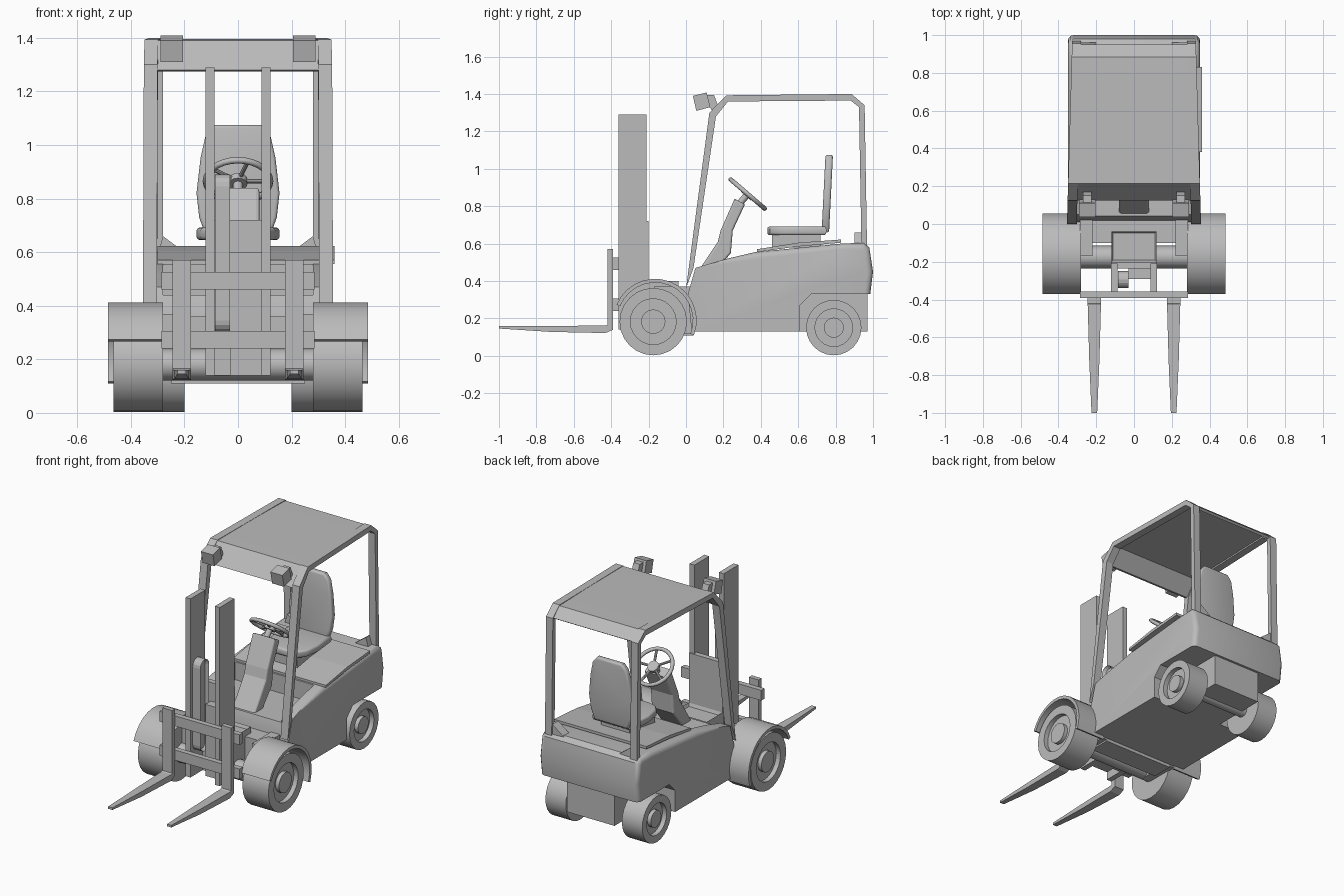
import bpy, bmesh, math
from mathutils import Vector

if "Cube" in bpy.data.objects:
    bpy.data.objects.remove(bpy.data.objects["Cube"], do_unlink=True)

grey = bpy.data.materials.new("plain_grey")
grey.use_nodes = True
COLOUR = (0.5, 0.5, 0.5, 1)
grey.diffuse_color = COLOUR
grey.node_tree.nodes["Principled BSDF"].inputs["Base Color"].default_value = COLOUR


def finish(name, bm, smooth=False):
    bmesh.ops.recalc_face_normals(bm, faces=bm.faces)
    mesh = bpy.data.meshes.new(name)
    bm.to_mesh(mesh)
    bm.free()
    ob = bpy.data.objects.new(name, mesh)
    bpy.context.collection.objects.link(ob)
    mesh.materials.append(grey)
    if smooth:
        bpy.ops.object.select_all(action='DESELECT')
        ob.select_set(True)
        bpy.context.view_layer.objects.active = ob
        bpy.ops.object.shade_smooth_by_angle(angle=math.radians(35))
    return ob


def prism(name, axis, pts, a, b, bevel=0, pick=None, inset=None, taper=0, smooth=False):
    """Outline extruded along an axis; optional edge bevel, inset faces and x taper."""
    place = {'x': lambda p, t: (t, p[0], p[1]),
             'y': lambda p, t: (p[0], t, p[1]),
             'z': lambda p, t: (p[0], p[1], t)}[axis]
    bm = bmesh.new()
    rings = [[bm.verts.new(place(p, t)) for p in pts] for t in (a, b)]
    for ring in rings:
        bm.faces.new(ring)
    n = len(pts)
    for i in range(n):
        j = (i + 1) % n
        bm.faces.new((rings[0][i], rings[0][j], rings[1][j], rings[1][i]))
    bmesh.ops.recalc_face_normals(bm, faces=bm.faces)
    if inset:
        direction, rim, depth = inset
        for d in direction:
            faces = [f for f in bm.faces if f.normal.dot(Vector(d)) > 0.9]
            bmesh.ops.inset_region(bm, faces=faces, thickness=rim, depth=0)
            for v in {v for f in faces for v in f.verts}:
                v.co -= Vector(d) * depth
    if bevel:
        edges = [e for e in bm.edges if pick is None or pick((e.verts[0].co + e.verts[1].co) / 2)]
        bmesh.ops.bevel(bm, geom=edges, offset=bevel, segments=3, profile=0.5, affect='EDGES')
    for v in bm.verts:
        v.co.x *= 1 - taper * v.co.y
    return finish(name, bm, smooth)


def box(name, x, y, z, **kw):
    return prism(name, 'x', [(y[0], z[0]), (y[1], z[0]), (y[1], z[1]), (y[0], z[1])], x[0], x[1], **kw)


def lathe_x(name, pts, y, z, sides=24):
    """Profile of (x, radius) points turned about an axle along x."""
    bm = bmesh.new()
    vs = [bm.verts.new((x, y, z + r)) for x, r in pts]
    es = [bm.edges.new(pair) for pair in zip(vs, vs[1:])]
    bmesh.ops.spin(bm, geom=vs + es, cent=(0, y, z), axis=(1, 0, 0),
                   angle=math.tau, steps=sides, use_duplicate=False)
    bmesh.ops.remove_doubles(bm, verts=bm.verts, dist=0.0005)
    return finish(name, bm, True)


def rod(name, start, end, radius, sides=12):
    start, end = Vector(start), Vector(end)
    bpy.ops.mesh.primitive_cylinder_add(vertices=sides, radius=radius, depth=(end - start).length,
                                        location=(start + end) / 2)
    ob = bpy.context.object
    ob.name = name
    ob.rotation_euler = (end - start).to_track_quat('Z', 'Y').to_euler()
    ob.data.materials.append(grey)
    bpy.ops.object.shade_smooth_by_angle(angle=math.radians(35))
    return ob


def arc(cy, cz, r, a, b, n):
    angles = [math.radians(a + (b - a) * i / n) for i in range(n + 1)]
    return [(cy + r * math.cos(t), cz + r * math.sin(t)) for t in angles]


# Body shell with rounded upper edges and a sunken foot well
body = prism("body", 'x', [(0.03, 0.13), (0.01, 0.33), (0.05, 0.47), (0.2, 0.515), (0.37, 0.555),
                           (0.83, 0.6), (0.95, 0.605), (0.98, 0.58), (1.0, 0.45), (0.985, 0.33),
                           (0.67, 0.33), (0.61, 0.27), (0.61, 0.13)], -0.35, 0.35,
             bevel=0.03, pick=lambda m: abs(m.x) > 0.3 and (m.z > 0.5 or m.y > 0.98), smooth=True)
well = box("foot_well_cutter", (-0.28, 0.28), (-0.1, 0.37), (0.44, 0.8))
well.hide_render = True
cut = body.modifiers.new("foot_well", 'BOOLEAN')
cut.operation, cut.object, cut.solver = 'DIFFERENCE', well, 'EXACT'
bpy.ops.object.select_all(action='DESELECT')
body.select_set(True)
bpy.context.view_layer.objects.active = body
bpy.ops.object.modifier_apply(modifier=cut.name)
bpy.data.objects.remove(well, do_unlink=True)
box("rear_chassis", (-0.17, 0.17), (0.6, 0.97), (0.13, 0.34))
prism("seat_deck_lid", 'x', [(0.38, 0.555), (0.38, 0.57), (0.6, 0.605), (0.83, 0.622),
                             (0.83, 0.605), (0.6, 0.585)], -0.3, 0.36)

# Front axle and drive housing
box("front_crossmember", (-0.25, 0.25), (-0.1, 0.04), (0.11, 0.36))
box("drive_housing", (-0.12, 0.12), (-0.2, -0.04), (0.2, 0.4), inset=([(0, 0, 1)], 0.012, 0.02))
rod("front_axle", (-0.3, -0.175, 0.18), (0.3, -0.175, 0.18), 0.06)
rod("rear_axle", (-0.22, 0.79, 0.155), (0.22, 0.79, 0.155), 0.04)

# Overhead guard
prism("guard_roof", 'x', [(0.125, 1.28), (0.215, 1.39), (0.6, 1.396), (0.885, 1.395), (0.95, 1.34),
                          (0.935, 1.33), (0.88, 1.375), (0.22, 1.37), (0.145, 1.275)],
      -0.345, 0.345, taper=0.08, smooth=True)

for s, side in ((1, "left"), (-1, "right")):
    def span(a, b):
        return (s * a, s * b)

    # Wheels with recessed rims and raised hubs
    for end, x0, x1, y, r in (("front", 0.28, 0.465, -0.175, 0.18), ("rear", 0.2, 0.345, 0.79, 0.148)):
        rim, hub, dip = r * 0.68, r * 0.36, x1 - 0.03
        profile = [(x0, 0), (x0, r), (x1, r), (x1, rim), (dip, rim), (dip, hub), (x1 - 0.005, hub), (x1 - 0.005, 0)]
        lathe_x(f"{side}_{end}_wheel", [(s * x, q) for x, q in profile], y, r + 0.003)

    # Fender shell and its bracket
    fender = arc(-0.165, 0.19, 0.222, -21, 158, 14) + arc(-0.165, 0.19, 0.202, 158, -21, 14)
    prism(f"{side}_fender", 'x', fender, *span(0.28, 0.485), smooth=True)
    box(f"{side}_fender_bracket", span(0.22, 0.285), (-0.17, 0.04), (0.12, 0.37))

    # Guard frame: front pillar, roof rail and rear pillar in one band
    prism(f"{side}_guard_frame", 'x',
          [(0, 0.36), (0.125, 1.3), (0.215, 1.393), (0.885, 1.4), (0.955, 1.34), (0.968, 0.58),
           (0.938, 0.58), (0.925, 1.33), (0.88, 1.365), (0.225, 1.36), (0.16, 1.28), (0.04, 0.47)],
          *span(0.303, 0.355), taper=0.08)
    prism(f"{side}_pillar_gusset", 'y', [(s * 0.3, 0.59), (s * 0.2, 0.6), (s * 0.28, 0.66)], 0.9, 0.96)

    # Work lights with hollow fronts
    tilt = Vector((0, -0.97, 0.23))
    prism(f"{side}_work_light", 'x', [(0.037, 1.39), (0.11, 1.408), (0.13, 1.33), (0.055, 1.31)],
          *span(0.205, 0.29), inset=([tilt], 0.02, 0.035))
    prism(f"{side}_light_bracket", 'x', [(0.11, 1.395), (0.15, 1.395), (0.17, 1.34), (0.14, 1.31), (0.12, 1.34)],
          *span(0.225, 0.27))

    # Mast rail and fork
    box(f"{side}_mast_rail", span(0.087, 0.122), (-0.36, -0.21), (0.14, 1.29))
    box(f"{side}_fork_shank", span(0.175, 0.245), (-0.42, -0.39), (0.15, 0.57))
    bm = bmesh.new()
    rings = []
    for y, half, low, high in ((-0.39, 0.035, 0.14, 0.18), (-0.43, 0.035, 0.122, 0.162),
                               (-0.72, 0.027, 0.128, 0.16), (-1.0, 0.015, 0.146, 0.16)):
        rings.append([bm.verts.new((s * 0.21 + dx, y, z)) for dx, z in
                      ((-half, low), (half, low), (half, high), (-half, high))])
    for p, q in zip(rings, rings[1:]):
        for i in range(4):
            bm.faces.new((p[i], p[i - 1], q[i - 1], q[i]))
    bm.faces.new(rings[0])
    bm.faces.new(rings[-1])
    finish(f"{side}_fork_tine", bm)

# Mast and carriage crosspieces
box("mast_back_plate", (-0.12, 0.12), (-0.235, -0.2), (0.14, 0.72))
box("lift_cylinder_box", (-0.03, 0.087), (-0.29, -0.235), (0.14, 0.6))
for label, z in (("upper", 0.46), ("lower", 0.24)):
    box(f"{label}_carriage_bar", (-0.285, 0.285), (-0.392, -0.358), (z, z + 0.066))
loop = arc(-0.295, 0.845, 0.045, 0, 180, 8) + arc(-0.295, 0.345, 0.045, 180, 360, 8)
prism("lift_chain_loop", 'x', loop, -0.085, -0.03, inset=([(1, 0, 0), (-1, 0, 0)], 0.012, 0.02))

# Steering column and wheel
prism("steering_column", 'x', [(0.05, 0.43), (0.14, 0.43), (0.24, 0.55), (0.25, 0.67), (0.315, 0.81),
                               (0.26, 0.84), (0.185, 0.67), (0.17, 0.61)], -0.08, 0.08,
      bevel=0.012, pick=lambda m: abs(m.x) > 0.07)
centre, normal, slope = Vector((0, 0.33, 0.865)), Vector((0, 0.65, 0.76)), Vector((0, 0.76, -0.65))
rod("steering_shaft", centre - normal * 0.1, centre, 0.018)
rod("steering_hub", centre - normal * 0.015, centre + normal * 0.01, 0.035, 16)
bpy.ops.mesh.primitive_torus_add(major_radius=0.12, minor_radius=0.012, major_segments=28, minor_segments=8,
                                 location=centre, rotation=(-0.707, 0, 0))
bpy.context.object.name = "steering_rim"
bpy.context.object.data.materials.append(grey)
bpy.ops.object.shade_smooth()
for k in range(5):
    t = math.tau * k / 5
    rod(f"steering_spoke_{k + 1}", centre, centre + Vector((math.cos(t), 0, 0)) * 0.12
        + slope * 0.12 * math.sin(t), 0.008, 8)

# Seat
box("seat_base", (-0.1, 0.1), (0.46, 0.72), (0.58, 0.655))
cushion = [(0.14, 0.75), (0.155, 0.6), (0.14, 0.5), (0.1, 0.45), (0.04, 0.435)]
prism("seat_cushion", 'z', cushion + [(-x, y) for x, y in reversed(cushion)], 0.645, 0.692,
      bevel=0.014, pick=lambda m: m.z > 0.69 or m.z < 0.65, smooth=True)
back = [(0.12, 0.66), (0.145, 0.73), (0.155, 0.82), (0.14, 0.95), (0.12, 1.04), (0.09, 1.075)]
rest = prism("seat_back", 'y', back + [(-x, z) for x, z in reversed(back)], 0.725, 0.765,
             bevel=0.012, pick=lambda m: m.y < 0.73 or m.y > 0.76, smooth=True)
for v in rest.data.vertices:
    v.co.y += (v.co.z - 0.66) * 0.05
